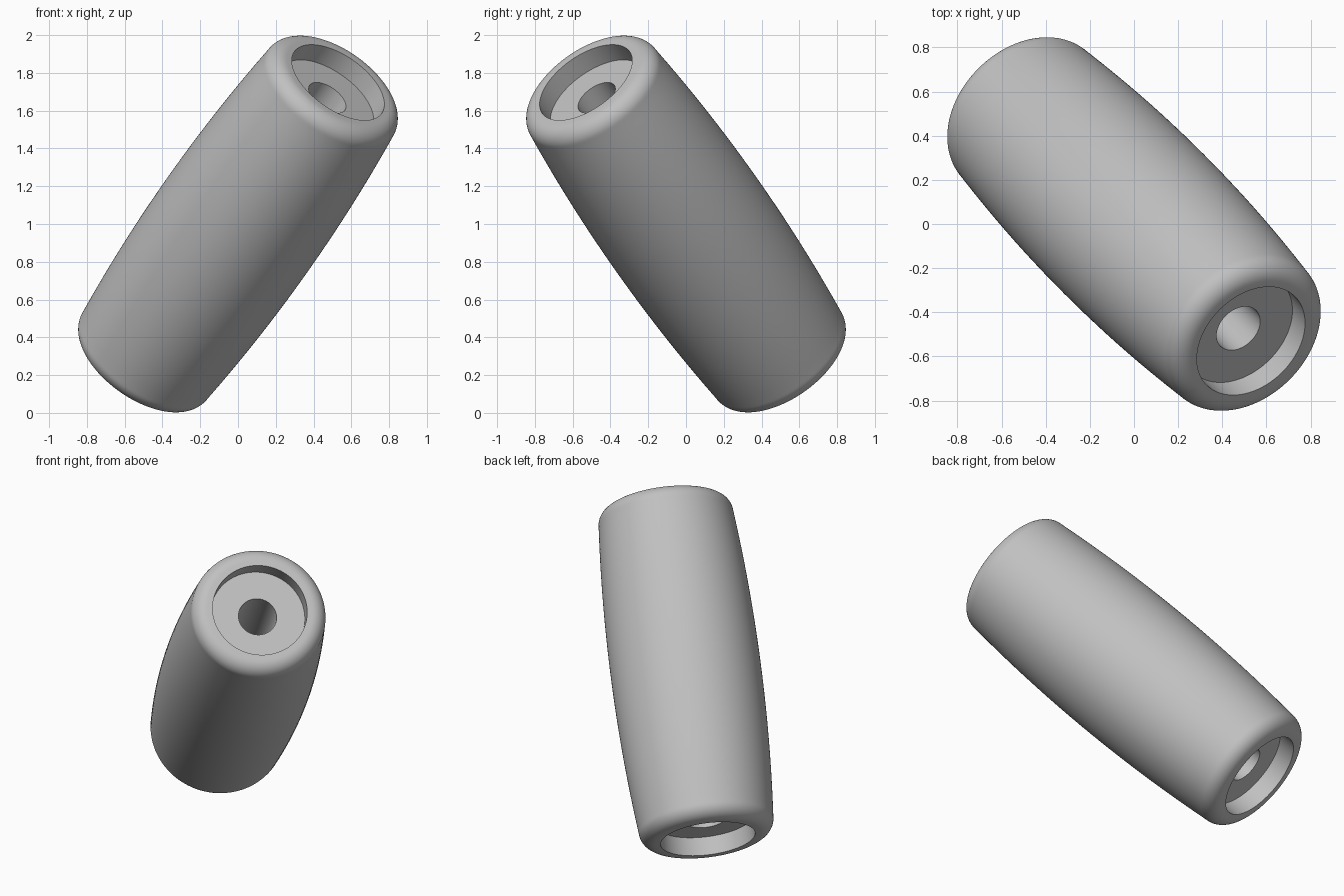
import bpy, bmesh, math
from mathutils import Vector, Matrix

cube = bpy.data.objects.get("Cube")
if cube:
    bpy.data.objects.remove(cube, do_unlink=True)

# Dimensions along and around the axis
HALF = 1.06        # half length
MID_R = 0.447      # radius at the widest point
FILLET = 0.09      # rounded end rim
FILLET_R = 0.313   # radius of the rim rounding centre
RECESS_R = 0.283
RECESS_DEPTH = 0.114
BORE_R = 0.114
SEGMENTS = 128

# Single grey material
grey = bpy.data.materials.new("plain_grey")
grey.use_nodes = True
colour = (0.53, 0.53, 0.53, 1)
grey.diffuse_color = colour
grey.node_tree.nodes["Principled BSDF"].inputs["Base Color"].default_value = colour


def half_profile():
    """Radius and axial position from the widest point out to the bore."""
    shoulder = HALF - FILLET
    drop = MID_R - FILLET_R - FILLET
    points = []
    # bulged side
    for i in range(17):
        t = shoulder * i / 16
        points.append((MID_R - drop * (t / shoulder) ** 2, t))
    # rounded rim
    for i in range(1, 13):
        a = math.pi / 2 * i / 12
        points.append((FILLET_R + FILLET * math.cos(a),
                       shoulder + FILLET * math.sin(a)))
    # recess wall, recess floor and bore edge
    floor = HALF - RECESS_DEPTH
    points += [(RECESS_R, HALF), (RECESS_R, floor), (BORE_R, floor)]
    return points


# Closed profile, mirrored end to end, swept around the axis
half = half_profile()
profile = half + [(r, -t) for r, t in reversed(half[1:])]
bm = bmesh.new()
rings = []
for k in range(SEGMENTS):
    a = 2 * math.pi * k / SEGMENTS
    rings.append([bm.verts.new((r * math.cos(a), r * math.sin(a), t))
                  for r, t in profile])
count = len(profile)
for k in range(SEGMENTS):
    here, there = rings[k], rings[(k + 1) % SEGMENTS]
    for j in range(count):
        n = (j + 1) % count
        bm.faces.new((here[j], there[j], there[n], here[n]))
bmesh.ops.recalc_face_normals(bm, faces=bm.faces)

# Tilt the axis towards the front left and up
axis = Vector((0.5, -0.5, math.sqrt(0.5)))
tilt = axis.to_track_quat('Z', 'Y').to_matrix().to_4x4()
bm.transform(Matrix.Translation((0, 0, 1)) @ tilt)

mesh = bpy.data.meshes.new("barrel_grip")
bm.to_mesh(mesh)
bm.free()
mesh.materials.append(grey)
grip = bpy.data.objects.new("barrel_grip", mesh)
bpy.context.collection.objects.link(grip)

# Smooth shading with crisp recess and bore edges
bpy.ops.object.select_all(action='DESELECT')
grip.select_set(True)
bpy.context.view_layer.objects.active = grip
bpy.ops.object.shade_smooth_by_angle(angle=math.radians(35))
